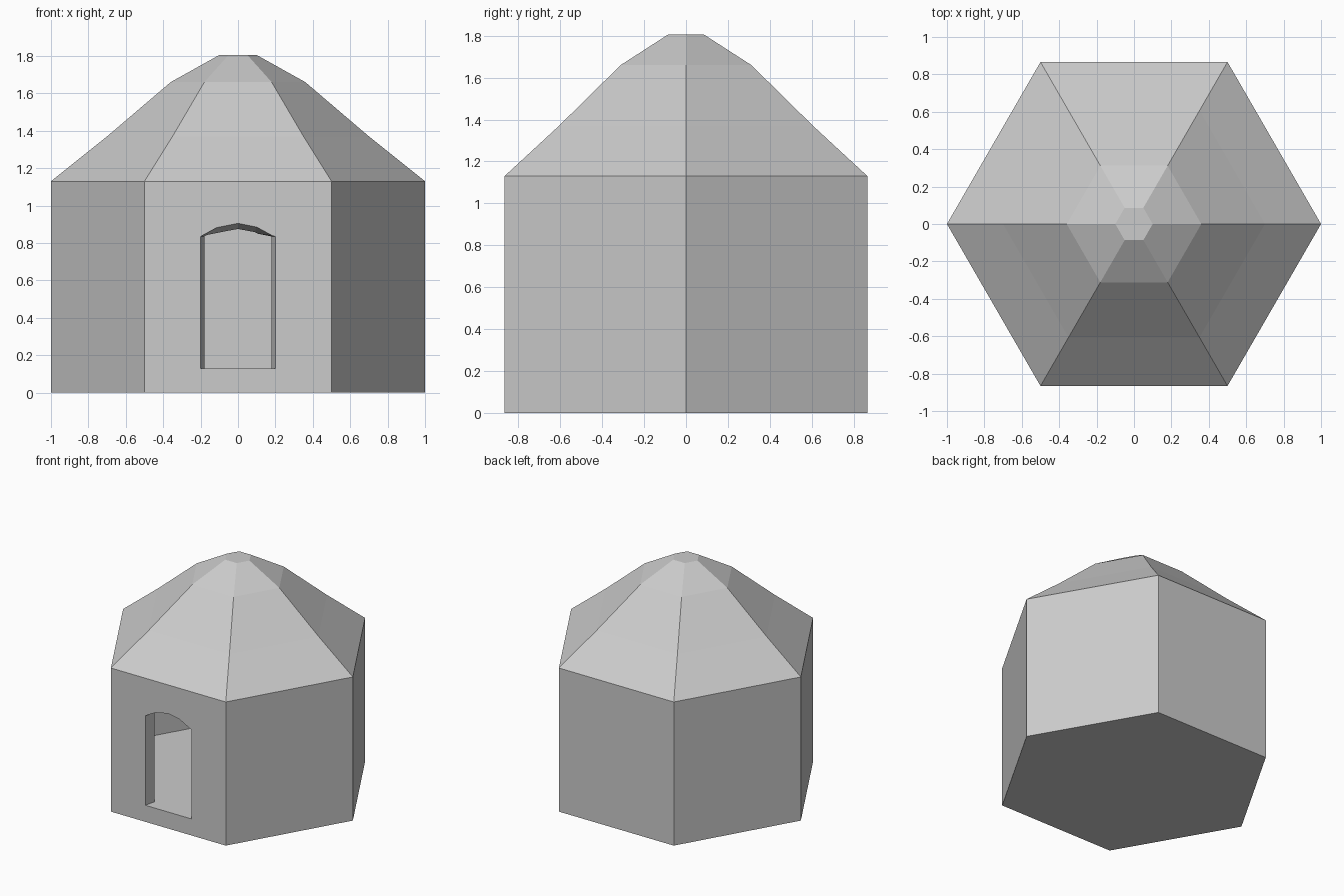
import bpy
import bmesh
from math import cos, sin, pi

cube = bpy.data.objects.get("Cube")
if cube:
    bpy.data.objects.remove(cube, do_unlink=True)

# One plain stone grey
stone = bpy.data.materials.new("stone grey")
stone.use_nodes = True
GREY = (0.6, 0.6, 0.6, 1)
stone.diffuse_color = GREY
stone.node_tree.nodes["Principled BSDF"].inputs["Base Color"].default_value = GREY


def loft(name, rings):
    """Closed solid through a stack of equal-length point rings."""
    bm = bmesh.new()
    loops = [[bm.verts.new(p) for p in ring] for ring in rings]
    n = len(loops[0])
    for a, b in zip(loops, loops[1:]):
        for i in range(n):
            j = (i + 1) % n
            bm.faces.new((a[i], a[j], b[j], b[i]))
    bm.faces.new(loops[0])
    bm.faces.new(loops[-1])
    bmesh.ops.recalc_face_normals(bm, faces=bm.faces)
    mesh = bpy.data.meshes.new(name)
    bm.to_mesh(mesh)
    bm.free()
    mesh.materials.append(stone)
    obj = bpy.data.objects.new(name, mesh)
    bpy.context.collection.objects.link(obj)
    return obj


def hexagon(r, z):
    return [(r * cos(i * pi / 3), r * sin(i * pi / 3), z) for i in range(6)]


def cut(target, cutter):
    """Subtract the cutter for good, then discard it."""
    cutter.hide_render = True
    mod = target.modifiers.new("cut", 'BOOLEAN')
    mod.operation = 'DIFFERENCE'
    mod.solver = 'EXACT'
    mod.object = cutter
    bpy.context.view_layer.objects.active = target
    bpy.ops.object.modifier_apply(modifier=mod.name)
    bpy.data.objects.remove(cutter, do_unlink=True)


# Six-sided walls and faceted roof
FLOOR = 0.13
hut = loft("hut_walls_and_roof", [hexagon(r, z) for r, z in (
    (1, 0), (1, 1.13), (0.7, 1.37), (0.36, 1.66), (0.1, 1.805))])

# Hollow room following the outside
room = loft("room_cutter", [hexagon(r, z) for r, z in (
    (0.9, FLOOR), (0.9, 1.08), (0.63, 1.29), (0.33, 1.55), (0.09, 1.68))])
cut(hut, room)


# Arched doorway, narrowing inward through the wall
def arch(t):
    w = 0.2 - 0.02 * t
    side, haunch, crown = 0.835, 0.885 - 0.027 * t, 0.905 - 0.03 * t
    y = -0.866 + 0.087 * t
    outline = [(-w, FLOOR), (w, FLOOR), (w, side), (w / 2, haunch),
               (0, crown), (-w / 2, haunch), (-w, side)]
    return [(x, y, z) for x, z in outline]


cut(hut, loft("doorway_cutter", [arch(-0.2), arch(1.2)]))
